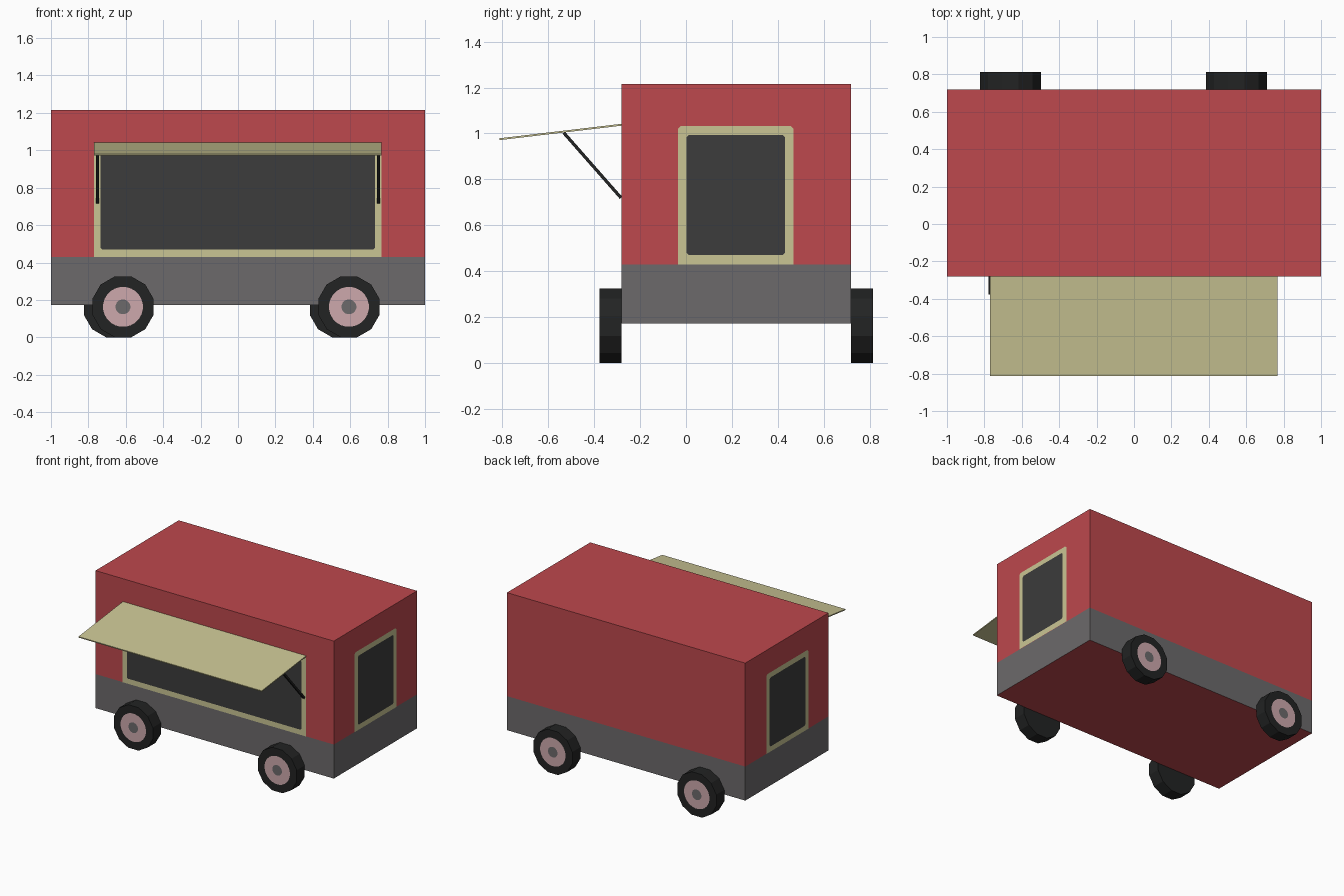
import bpy, bmesh, math
from mathutils import Vector, Matrix

if "Cube" in bpy.data.objects:
    bpy.data.objects.remove(bpy.data.objects["Cube"])


def material(name, r, g, b):
    lin = [((c / 255 + 0.055) / 1.055) ** 2.4 if c > 10 else c / 255 / 12.92 for c in (r, g, b)]
    m = bpy.data.materials.new(name)
    m.diffuse_color = (*lin, 1)
    m.use_nodes = True
    m.node_tree.nodes["Principled BSDF"].inputs["Base Color"].default_value = m.diffuse_color
    return m


RED = material("red paint", 189, 72, 77)
GREY = material("grey skirt", 108, 106, 107)
CREAM = material("cream trim", 202, 197, 148)
GLASS = material("dark opening", 60, 60, 60)
BLACK = material("black rubber", 34, 35, 35)
PINK = material("pale pink rim", 205, 168, 172)


def finish(name, bm, *mats):
    me = bpy.data.meshes.new(name)
    bm.to_mesh(me)
    bm.free()
    ob = bpy.data.objects.new(name, me)
    for m in mats:
        me.materials.append(m)
    bpy.context.collection.objects.link(ob)
    return ob


def bar(name, a, b, x, width, thick, mat):
    """Box running between two (y, z) points, centred on x."""
    a, b = Vector((x, *a)), Vector((x, *b))
    d = b - a
    rot = Matrix.Rotation(math.atan2(d.z, d.y), 4, 'X')
    bm = bmesh.new()
    bmesh.ops.create_cube(bm, size=1, matrix=Matrix.Translation((a + b) / 2) @ rot
                          @ Matrix.Diagonal((width, d.length, thick, 1)))
    return finish(name, bm, mat)


# Body: one box cut at the skirt line, walls below it are grey
Y0, Y1, Z0, Z1, SKIRT = -0.28, 0.718, 0.172, 1.215, 0.43
bm = bmesh.new()
bmesh.ops.create_cube(bm, size=1, matrix=Matrix.Translation((0, (Y0 + Y1) / 2, (Z0 + Z1) / 2))
                      @ Matrix.Diagonal((2, Y1 - Y0, Z1 - Z0, 1)))
bmesh.ops.bisect_plane(bm, geom=bm.verts[:] + bm.edges[:] + bm.faces[:],
                       plane_co=(0, 0, SKIRT), plane_no=(0, 0, 1))
bm.normal_update()
for f in bm.faces:
    f.material_index = int(abs(f.normal.z) < 0.5 and f.calc_center_median().z < SKIRT)
finish("body", bm, RED, GREY)


def plate(name, u0, u1, v0, v1, to_world, normal, mat, top=0.012, bottom=0.0):
    """Thin painted panel with clipped corners, laid on a wall."""
    pts = [(u0 + bottom, v0), (u1 - bottom, v0), (u1, v0 + bottom), (u1, v1 - top),
           (u1 - top, v1), (u0 + top, v1), (u0, v1 - top), (u0, v0 + bottom)]
    bm = bmesh.new()
    f = bm.faces.new([bm.verts.new(to_world(u, v)) for u, v in pts])
    bmesh.ops.remove_doubles(bm, verts=bm.verts[:], dist=1e-5)
    bm.normal_update()
    for f in bm.faces:
        if f.normal.dot(Vector(normal)) < 0:
            f.normal_flip()
    finish(name, bm, mat)


# Serving hatch on the front
plate("hatch_frame", -0.77, 0.768, SKIRT, 1.035,
      lambda u, v: (u, Y0 - 0.002, v), (0, -1, 0), CREAM)
plate("hatch_opening", -0.734, 0.732, 0.47, 0.995,
      lambda u, v: (u, Y0 - 0.004, v), (0, -1, 0), GLASS, 0.008, 0.008)

# Windows on both ends
for side, s in (("right", 1), ("left", -1)):
    plate(side + "_window_frame", -0.035, 0.468, SKIRT, 1.032,
          lambda u, v: (s * 1.002, u, v), (s, 0, 0), CREAM)
    plate(side + "_window_glass", 0.003, 0.43, 0.47, 0.994,
          lambda u, v: (s * 1.004, u, v), (s, 0, 0), GLASS, 0.01, 0.01)

# Awning and its struts
bar("awning", (-0.812, 0.975), (Y0, 1.038), -0.001, 1.538, 0.008, CREAM)
for side, x in (("right", 0.75), ("left", -0.752)):
    bar(side + "_awning_strut", (-0.532, 1.003), (Y0 - 0.003, 0.72), x, 0.016, 0.014, BLACK)


# Wheels: twelve-sided tyres with flat rim and hub discs outside
R, SIDES = 0.163, 12


def disc(bm, n, radius, x, y, index):
    pts = [(x + radius * math.cos(a), y, R + radius * math.sin(a))
           for a in (2 * math.pi * (i + 0.5) / n for i in range(n))]
    f = bm.faces.new([bm.verts.new(p) for p in pts])
    f.material_index = index
    return f


def wheel(name, x, inner, outward):
    bm = bmesh.new()
    outer = inner + outward * 0.096
    circ = R / math.cos(math.pi / SIDES)
    a = disc(bm, SIDES, circ, x, inner, 0)
    b = disc(bm, SIDES, circ, x, outer, 0)
    va, vb = a.verts[:], b.verts[:]
    for i in range(SIDES):
        j = (i + 1) % SIDES
        bm.faces.new((va[i], va[j], vb[j], vb[i]))
    bmesh.ops.recalc_face_normals(bm, faces=bm.faces[:])
    rims = [disc(bm, 24, 0.107, x, outer + outward * 0.001, 1),
            disc(bm, 16, 0.04, x, outer + outward * 0.002, 2)]
    bm.normal_update()
    for f in rims:
        if f.normal.y * outward < 0:
            f.normal_flip()
    finish(name, bm, BLACK, PINK, GREY)


for side, dx in (("left", -0.604), ("right", 0.604)):
    wheel("front_" + side + "_wheel", dx - 0.011, Y0, -1)
    wheel("rear_" + side + "_wheel", dx - 0.057, Y1, 1)
